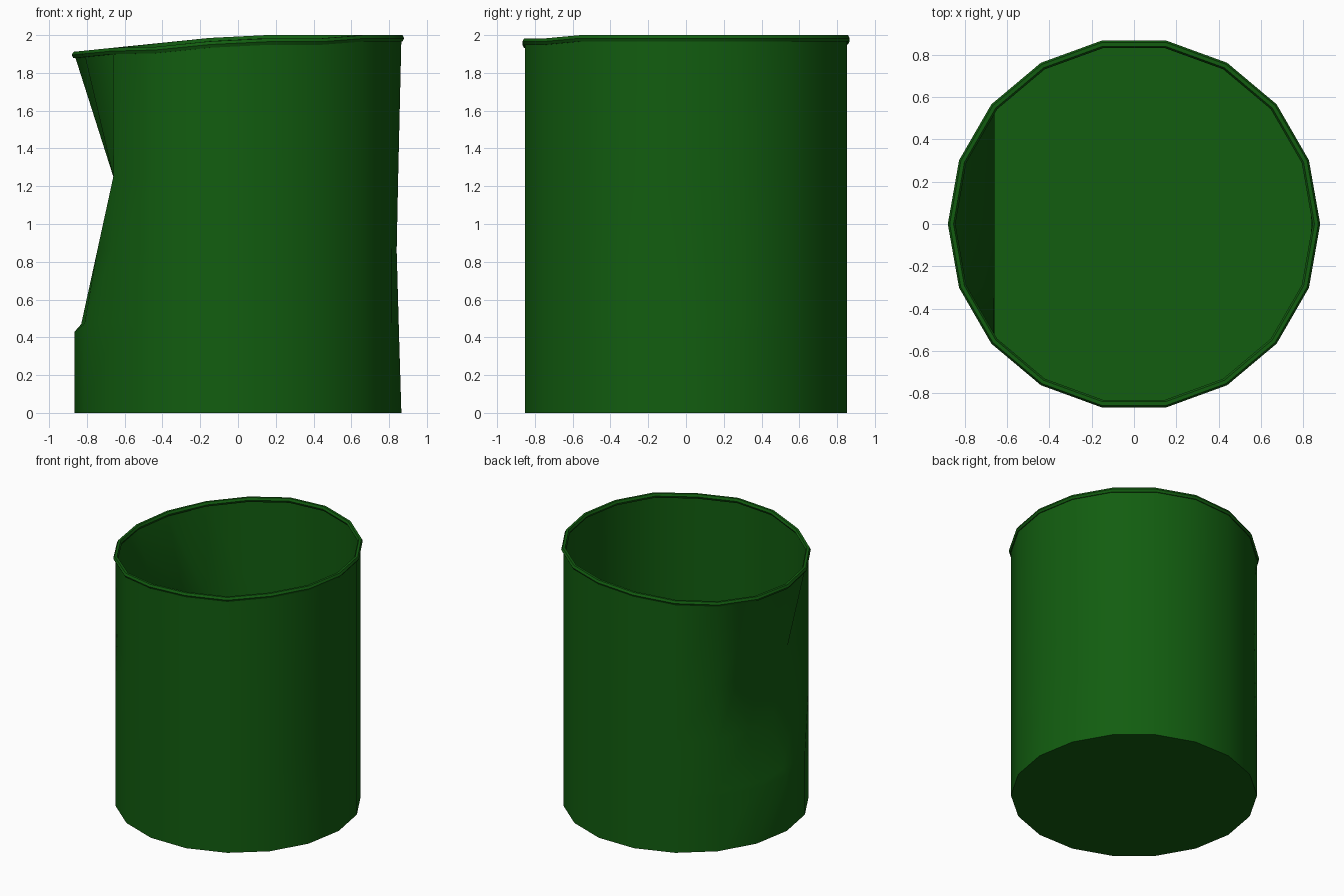
import bpy, bmesh, math

if "Cube" in bpy.data.objects:
    bpy.data.objects.remove(bpy.data.objects["Cube"])

SIDES = 18
RADIUS = 0.865

green = bpy.data.materials.new("green_paint")
green.diffuse_color = (0.006, 0.11, 0.005, 1)
green.use_nodes = True
green.node_tree.nodes["Principled BSDF"].inputs["Base Color"].default_value = green.diffuse_color


def rim_height(x, y):
    """Height of the bent top edge: sags on the dented side."""
    if x < -0.15:
        z = 1.985 - 0.075 * (-0.15 - x) / 0.73
    else:
        z = min(2.0, 1.985 + 0.015 * (x + 0.15) / 0.3)
    return z - (0.018 if y < -0.7 else 0)


def add_object(name, bm):
    bmesh.ops.recalc_face_normals(bm, faces=bm.faces)
    mesh = bpy.data.meshes.new(name)
    bm.to_mesh(mesh)
    bm.free()
    ob = bpy.data.objects.new(name, mesh)
    bpy.context.collection.objects.link(ob)
    mesh.materials.append(green)
    bpy.ops.object.select_all(action='DESELECT')
    ob.select_set(True)
    bpy.context.view_layer.objects.active = ob
    bpy.ops.object.shade_smooth_by_angle(angle=math.radians(35))


def bridge(bm, a, b):
    for i in range(SIDES):
        j = (i + 1) % SIDES
        bm.faces.new((a[i], a[j], b[j], b[i]))


angles = [2 * math.pi * i / SIDES for i in range(SIDES)]

# Body: stacked rings, pushed flat against a limit on the dented left side
bm = bmesh.new()
rings = []
for z, left, right in [(0, 1, 1), (0.43, 1, 0.852), (0.47, 0.83, 0.851),
                       (0.86, 0.745, 0.84), (1.25, 0.66, 0.848), (None, 1, 1)]:
    ring = []
    for a in angles:
        x, y = RADIUS * math.cos(a), RADIUS * math.sin(a)
        top = rim_height(x, y) - 0.018
        ring.append(bm.verts.new((min(max(x, -left), right), y, top if z is None else z)))
    rings.append(ring)
for lower, upper in zip(rings, rings[1:]):
    bridge(bm, lower, upper)
bm.faces.new(rings[0])
add_object("can_body", bm)

# Rolled rim: hexagonal section following the bent top edge
bm = bmesh.new()
loops = []
for k in range(6):
    t = math.pi * k / 3
    r = RADIUS - 0.003 + 0.018 * math.cos(t)
    loops.append([bm.verts.new((r * math.cos(a), r * math.sin(a),
                  rim_height(RADIUS * math.cos(a), RADIUS * math.sin(a)) - 0.017 + 0.0196 * math.sin(t)))
                  for a in angles])
for k in range(6):
    bridge(bm, loops[k], loops[(k + 1) % 6])
add_object("rolled_rim", bm)
